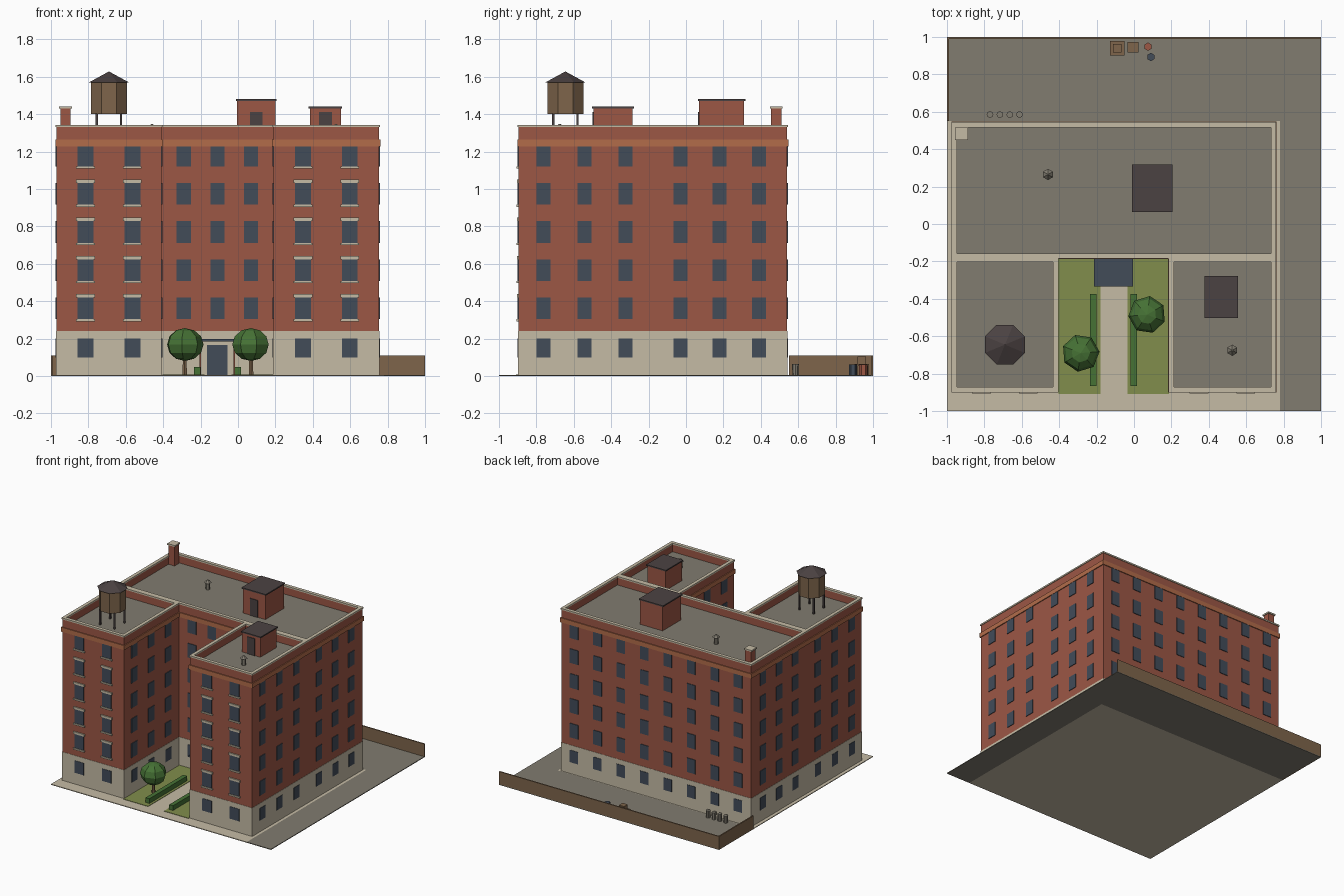
import bpy, bmesh, math
from mathutils import Matrix, Vector

if "Cube" in bpy.data.objects:
    bpy.data.objects.remove(bpy.data.objects["Cube"])


def material(name, rgb):
    m = bpy.data.materials.new(name)
    lin = [((c / 255 + 0.055) / 1.055) ** 2.4 for c in rgb]
    m.diffuse_color = (*lin, 1)
    m.use_nodes = True
    m.node_tree.nodes["Principled BSDF"].inputs["Base Color"].default_value = m.diffuse_color
    return m


BRICK = material("brick red", (156, 87, 69))
STONE = material("pale stone", (197, 187, 165))
GREY = material("tar grey", (129, 124, 112))
TRIM = material("orange trim", (178, 108, 74))
SLATE = material("slate blue", (66, 76, 89))
DARK = material("dark brown", (75, 66, 66))
WOOD = material("wood brown", (126, 101, 75))
GRASS = material("grass green", (129, 141, 76))
LEAF = material("leaf green", (70, 114, 53))


def finish(name, bm, mat):
    bmesh.ops.recalc_face_normals(bm, faces=bm.faces)
    me = bpy.data.meshes.new(name)
    bm.to_mesh(me)
    bm.free()
    me.materials.append(mat)
    ob = bpy.data.objects.new(name, me)
    bpy.context.collection.objects.link(ob)
    return ob


def boxes(name, mat, items):
    """Each item is x0, x1, y0, y1, z0, z1."""
    bm = bmesh.new()
    for x0, x1, y0, y1, z0, z1 in items:
        size = Matrix.Diagonal((x1 - x0, y1 - y0, z1 - z0, 1))
        mid = Matrix.Translation(((x0 + x1) / 2, (y0 + y1) / 2, (z0 + z1) / 2))
        bmesh.ops.create_cube(bm, size=1, matrix=mid @ size)
    return finish(name, bm, mat)


def cones(name, mat, items, sides, turn=0.0):
    """Each item is x, y, z0, z1, bottom radius, top radius."""
    bm = bmesh.new()
    for x, y, z0, z1, r0, r1 in items:
        mx = Matrix.Translation((x, y, (z0 + z1) / 2)) @ Matrix.Rotation(turn, 4, 'Z')
        bmesh.ops.create_cone(bm, cap_ends=True, segments=sides, radius1=r0,
                              radius2=r1, depth=z1 - z0, matrix=mx)
    bmesh.ops.remove_doubles(bm, verts=bm.verts, dist=1e-5)
    return finish(name, bm, mat)


# Plan of the U-shaped block
XL, XR, YF, YB = -0.97, 0.755, -0.895, 0.54
CL, CR, CY = -0.41, 0.19, -0.18


def u_prism(name, mat, o, z0, z1):
    """U-shaped slab, outline pushed out by o."""
    pts = [(XL - o, YF - o), (CL + o, YF - o), (CL + o, CY - o), (CR - o, CY - o),
           (CR - o, YF - o), (XR + o, YF - o), (XR + o, YB + o), (XL - o, YB + o)]
    bm = bmesh.new()
    f = bm.faces.new([bm.verts.new((x, y, z0)) for x, y in pts])
    top = bmesh.ops.extrude_face_region(bm, geom=[f])["geom"]
    bmesh.ops.translate(bm, vec=(0, 0, z1 - z0),
                        verts=[v for v in top if isinstance(v, bmesh.types.BMVert)])
    return finish(name, bm, mat)


def ring(x0, x1, y0, y1, t, z0, z1):
    return [(x0, x1, y0, y0 + t, z0, z1), (x0, x1, y1 - t, y1, z0, z1),
            (x0, x0 + t, y0 + t, y1 - t, z0, z1), (x1 - t, x1, y0 + t, y1 - t, z0, z1)]


# Ground: lot, alley, lawns, perimeter wall
boxes("lot_paving", STONE, [(-1, 0.78, -1, 0.55, 0, 0.006)])
boxes("alley_paving", GREY, [(0.78, 1, -1, 0.55, 0, 0.006), (-1, 1, 0.55, 1, 0, 0.006)])
boxes("lawns", GRASS, [(-0.405, -0.18, -0.91, -0.175, 0.002, 0.009),
                       (-0.035, 0.187, -0.91, -0.175, 0.002, 0.009)])
boxes("alley_wall", WOOD, [(-1, 1, 0.99, 1, 0, 0.11), (-1, -0.99, 0.55, 0.99, 0, 0.11)])

# Main masses
u_prism("stone_base", STONE, 0.002, 0.004, 0.24)
u_prism("brick_walls", BRICK, 0, 0.24, 1.26)
u_prism("cornice_band", TRIM, 0.007, 1.228, 1.265)
u_prism("roof_deck", GREY, -0.005, 1.26, 1.27)

# Parapets and copings around the three roofs
parapet, coping = [], []
for x0, x1, y0, y1 in ((XL, XR, CY, YB), (XL, CL, YF, CY), (CR, XR, YF, CY)):
    parapet += ring(x0, x1, y0, y1, 0.02, 1.262, 1.332)
    e = 0.005
    coping += ring(x0 - e, x1 + e, y0 - e, y1 + e, 0.028, 1.33, 1.342)
boxes("parapets", BRICK, parapet)
boxes("copings", STONE, coping)

# Windows: one row of columns per wall
FLOORS = [(0.15, 0.1)] + [(0.362 + 0.204 * i, 0.116) for i in range(5)]
panes, ledges = [], []


def plate(axis, wall, sign, c, w, z0, z1, out):
    a, b = sorted((wall - sign * 0.003, wall + sign * out))
    if axis == 'x':
        return (c - w / 2, c + w / 2, a, b, z0, z1)
    return (a, b, c - w / 2, c + w / 2, z0, z1)


def windows(axis, wall, sign, mid, step, n, w=0.075, trimmed=False, skip=None):
    for i in range(n):
        c = mid + (i - (n - 1) / 2) * step
        for k, (z, h) in enumerate(FLOORS):
            if k == 0 and i == skip:
                continue
            lo, hi = z - h / 2, z + h / 2
            panes.append(plate(axis, wall, sign, c, w, lo, hi, 0.005))
            if trimmed and k:
                ledges.append(plate(axis, wall, sign, c, 0.1, lo - 0.012, lo, 0.012))
                if k < 5:
                    ledges.append(plate(axis, wall, sign, c, 0.1, hi, hi + 0.018, 0.009))


for mid in ((XL + CL) / 2, (CR + XR) / 2):
    windows('x', YF, -1, mid, 0.25, 2, 0.085, True)
windows('x', CY, -1, (CL + CR) / 2, 0.18, 3, skip=1)
windows('x', YB, 1, (XL + XR) / 2, 0.213, 8)
for wall, sign in ((XL, -1), (XR, 1)):
    windows('y', wall, sign, 0.18, 0.21, 3)
for wall, sign in ((XL, -1), (XR, 1), (CL, 1), (CR, -1)):
    windows('y', wall, sign, -0.543, 0.22, 3)
boxes("window_panes", SLATE, panes)
boxes("sills_and_lintels", STONE, ledges)

# Entrance: door, canopy and posts
boxes("entrance_door", SLATE, [(-0.167, -0.055, CY - 0.007, CY, 0.006, 0.165)])
boxes("canopy", SLATE, [(-0.215, -0.005, -0.335, CY, 0.185, 0.198)])
boxes("canopy_posts", BRICK, [(x - 0.005, x + 0.005, -0.328, -0.318, 0.006, 0.186)
                              for x in (-0.202, -0.02)])

# Hedges and trees in the court
boxes("hedges", LEAF, [(-0.235, -0.2, -0.865, -0.375, 0.004, 0.048),
                       (-0.02, 0.015, -0.865, -0.375, 0.004, 0.048)])
trees = ((-0.285, -0.69, 0.3), (0.07, -0.485, 0.75))
cones("tree_trunks", WOOD, [(x, y, 0.004, 0.12, 0.014, 0.01) for x, y, _ in trees], 6)
for x, y, turn in trees:
    bm = bmesh.new()
    bmesh.ops.create_uvsphere(bm, u_segments=7, v_segments=6, radius=0.101,
                              matrix=Matrix.Translation((x, y, 0.168))
                              @ Matrix.Rotation(turn, 4, 'Z') @ Matrix.Diagonal((1, 1, 0.87, 1)))
    finish("tree_crown", bm, LEAF)

# Rooftop stair houses: body, slab roof, door
for x0, x1, y0, y1, top, d in ((-0.005, 0.2, 0.07, 0.31, 1.48, 0.097),
                               (0.385, 0.55, -0.495, -0.285, 1.44, 0.468)):
    boxes("stair_house", BRICK, [(x0, x1, y0, y1, 1.265, top - 0.01)])
    boxes("stair_house_roof", DARK, [(x0 - 0.007, x1 + 0.007, y0 - 0.007, y1 + 0.007,
                                      top - 0.01, top)])
    boxes("stair_house_door", DARK, [(d - 0.034, d + 0.034, y0 - 0.005, y0, 1.27, 1.41)])

# Chimney
boxes("chimney", BRICK, [(-0.95, -0.895, 0.455, 0.51, 1.265, 1.432)])
boxes("chimney_cap", STONE, [(-0.957, -0.888, 0.448, 0.517, 1.43, 1.442)])

# Water tank
tx, ty = -0.69, -0.645
boxes("tank_legs", DARK, [(tx + i * 0.065 - 0.006, tx + i * 0.065 + 0.006,
                           ty + j * 0.065 - 0.006, ty + j * 0.065 + 0.006, 1.265, 1.402)
                          for i in (-1, 1) for j in (-1, 1)])
cones("water_tank", WOOD, [(tx, ty, 1.4, 1.572, 0.104, 0.104)], 8, math.pi / 8)
cones("tank_roof", DARK, [(tx, ty, 1.57, 1.628, 0.115, 0)], 8, math.pi / 8)

# Roof vents
vents = ((-0.46, 0.265), (0.525, -0.675))
cones("vent_pipes", GREY, [(x, y, 1.265, 1.325, 0.018, 0.018) for x, y in vents], 6)
cones("vent_caps", GREY, [(x, y, 1.325, 1.348, 0.03, 0.004) for x, y in vents], 6)

# Alley clutter: crates, bins, drums
boxes("crates", WOOD, [(-0.128, -0.052, 0.902, 0.978, 0.004, 0.065),
                       (-0.112, -0.066, 0.917, 0.963, 0.065, 0.105),
                       (-0.034, 0.024, 0.916, 0.974, 0.004, 0.055)])
cones("bins", GREY, [(x, 0.585, 0.004, 0.064, 0.016, 0.018)
                     for x in (-0.77, -0.717, -0.664, -0.612)], 8)
cones("red_drum", BRICK, [(0.075, 0.948, 0.004, 0.062, 0.022, 0.022)], 6)
cones("blue_drum", SLATE, [(0.09, 0.893, 0.004, 0.062, 0.022, 0.022)], 6)
